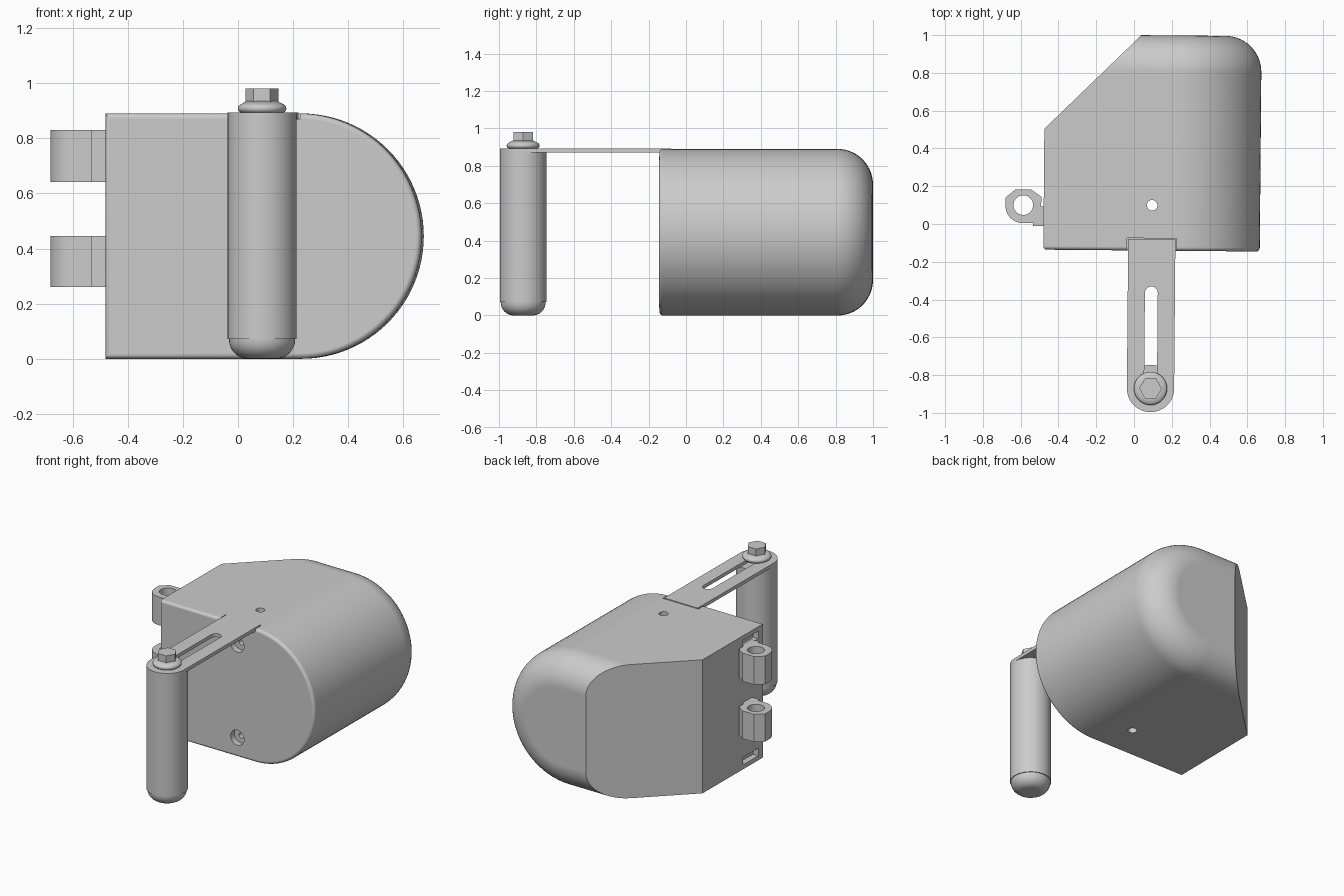
import bpy, bmesh, math
from mathutils import Matrix, Vector

cube = bpy.data.objects.get("Cube")
if cube:
    bpy.data.objects.remove(cube, do_unlink=True)

grey = bpy.data.materials.new("plain grey")
grey.use_nodes = True
grey.diffuse_color = (0.6, 0.6, 0.6, 1)
grey.node_tree.nodes["Principled BSDF"].inputs["Base Color"].default_value = (0.6, 0.6, 0.6, 1)

TILT = Matrix.Rotation(math.radians(-0.5), 4, "Z")
H = 0.89          # body height
AX = 0.095        # arm and handle centre line
HY = -0.87        # handle position


def make(name, bm):
    bmesh.ops.recalc_face_normals(bm, faces=bm.faces)
    mesh = bpy.data.meshes.new(name)
    bm.to_mesh(mesh)
    bm.free()
    mesh.materials.append(grey)
    obj = bpy.data.objects.new(name, mesh)
    bpy.context.collection.objects.link(obj)
    return obj


def loft(name, rings):
    bm = bmesh.new()
    loops = [[bm.verts.new(p) for p in ring] for ring in rings]
    n = len(loops[0])
    for a, b in zip(loops, loops[1:]):
        for i in range(n):
            j = (i + 1) % n
            bm.faces.new((a[i], a[j], b[j], b[i]))
    bm.faces.new(loops[0])
    bm.faces.new(loops[-1])
    return make(name, bm)


def prism(name, outline, z0, z1):
    return loft(name, [[(x, y, z) for x, y in outline] for z in (z0, z1)])


def arc(cx, cy, r, a0, a1, n):
    angles = [math.radians(a0 + (a1 - a0) * i / n) for i in range(n + 1)]
    return [(cx + r * math.cos(a), cy + r * math.sin(a)) for a in angles]


def turned(name, x, y, profile, sides=48):
    """Stack of circles given as (radius, height)."""
    return loft(name, [[(px, py, z) for px, py in arc(x, y, r, 0, 360, sides)[:-1]]
                       for r, z in profile])


def box(name, x0, x1, y0, y1, z0, z1):
    return prism(name, [(x0, y0), (x1, y0), (x1, y1), (x0, y1)], z0, z1)


def cut(obj, *cutters):
    bpy.context.view_layer.objects.active = obj
    for cutter in cutters:
        mod = obj.modifiers.new("cut", "BOOLEAN")
        mod.operation = "DIFFERENCE"
        mod.solver = "EXACT"
        mod.object = cutter
        bpy.ops.object.modifier_apply(modifier=mod.name)
        bpy.data.objects.remove(cutter, do_unlink=True)


def finish(obj):
    obj.data.transform(TILT)
    bpy.ops.object.select_all(action="DESELECT")
    obj.select_set(True)
    bpy.context.view_layer.objects.active = obj
    bpy.ops.object.shade_smooth_by_angle(angle=math.radians(30))
    mod = obj.modifiers.new("even normals", "WEIGHTED_NORMAL")
    mod.keep_sharp = True


# Housing: D-shaped section with a small front and a large back fillet
LEFT, R = -0.479, H / 2
ARC_X = 0.667 - R


def section(y, inset, left_inset=0.0):
    pts = arc(ARC_X, R, R - inset, -90, 90, 48)
    pts += [(LEFT + left_inset, H - inset), (LEFT + left_inset, inset)]
    return [(x, y, z) for x, z in pts]


def fillet(r, n):
    """Pairs of (distance from end face, inset) round a quarter circle."""
    return [(r * (1 - math.sin(t)), r * (1 - math.cos(t)))
            for t in (math.pi / 2 * i / n for i in range(n + 1))]


FRONT, BACK = -0.14, 1.0
rings = [section(FRONT + d, i, i * 0.7) for d, i in reversed(fillet(0.02, 4))]
rings = [section(FRONT + d, i, i * 0.7) for d, i in fillet(0.02, 4)][::-1]
rings += [section(BACK - d, i) for d, i in fillet(0.19, 14)]
housing = loft("housing", rings)

# Slanted back corner, arm recess, cross hole and hinge-side pockets
corner = prism("corner_cutter", [(-0.979, 0.009), (0.53, 1.491), (-0.979, 1.491)], -1, 2)
recess = box("recess_cutter", AX - 0.132, AX + 0.132, -0.3, -0.075, 0.868, 1)
bore = turned("bore_cutter", AX, 0.1, [(0.028, -1), (0.028, 2)], 24)
pockets = [box("pocket_cutter", -0.6, -0.44, -0.08, 0.08, z, z + 0.05) for z in (0.03, 0.81)]
cut(housing, corner, recess, bore, *pockets)

# Counterbored screw holes in the front face
for z in (0.13, 0.75):
    for r, depth in ((0.05, 0.04), (0.018, 0.1)):
        hole = turned("screw_hole_cutter", 0, 0, [(r, -0.1), (r, depth)], 24)
        hole.data.transform(Matrix.Translation((AX, FRONT, z)) @ Matrix.Rotation(-math.pi / 2, 4, "X"))
        cut(housing, hole)
finish(housing)

# Slotted flat arm
end = arc(AX, HY, 0.125, 180, 360, 32)
arm = prism("arm", end + [(AX + 0.125, -0.08), (AX - 0.125, -0.08)], 0.87, 0.893)
slot = arc(AX, HY, 0.034, 180, 360, 12) + arc(AX, -0.364, 0.034, 0, 180, 12)
cut(arm, prism("slot_cutter", slot, 0.7, 1))
finish(arm)

# Hanging handle with a slightly narrower rounded end cap
finish(turned("handle", AX, HY, [(0.125, 0.072), (0.125, 0.871)]))
cap = [(0.12 - i, d) for d, i in fillet(0.07, 8)][::-1]
finish(turned("handle_end_cap", AX, HY, cap + [(0.12, 0.075)]))

# Bolt: domed flange and six-sided head
flange = [(0.078, 0.89)] + [(0.072 + dx, z) for dx, z in arc(0, 0.908, 0.016, -70, 70, 8)]
finish(turned("bolt_flange", AX, HY, flange + [(0.055, 0.935)]))
finish(turned("bolt_head", AX, HY, [(0.06, 0.93), (0.06, 0.98)], 6))

# Two hinge knuckles on the left-hand edge
knuckle = [(-0.475, -0.015), (-0.475, 0.088), (-0.492, 0.088), (-0.492, 0.14),
           (-0.545, 0.177), (-0.63, 0.177), (-0.681, 0.135)]
knuckle += arc(-0.591, 0.09, 0.09, 180, 270, 10) + [(-0.534, 0.0), (-0.534, -0.015)]
for name, z0, z1 in (("lower", 0.26, 0.445), ("upper", 0.642, 0.83)):
    hinge = prism(name + "_hinge_knuckle", knuckle, z0, z1)
    cut(hinge, turned("pin_cutter", -0.587, 0.095, [(0.052, -1), (0.052, 2)], 32))
    finish(hinge)
